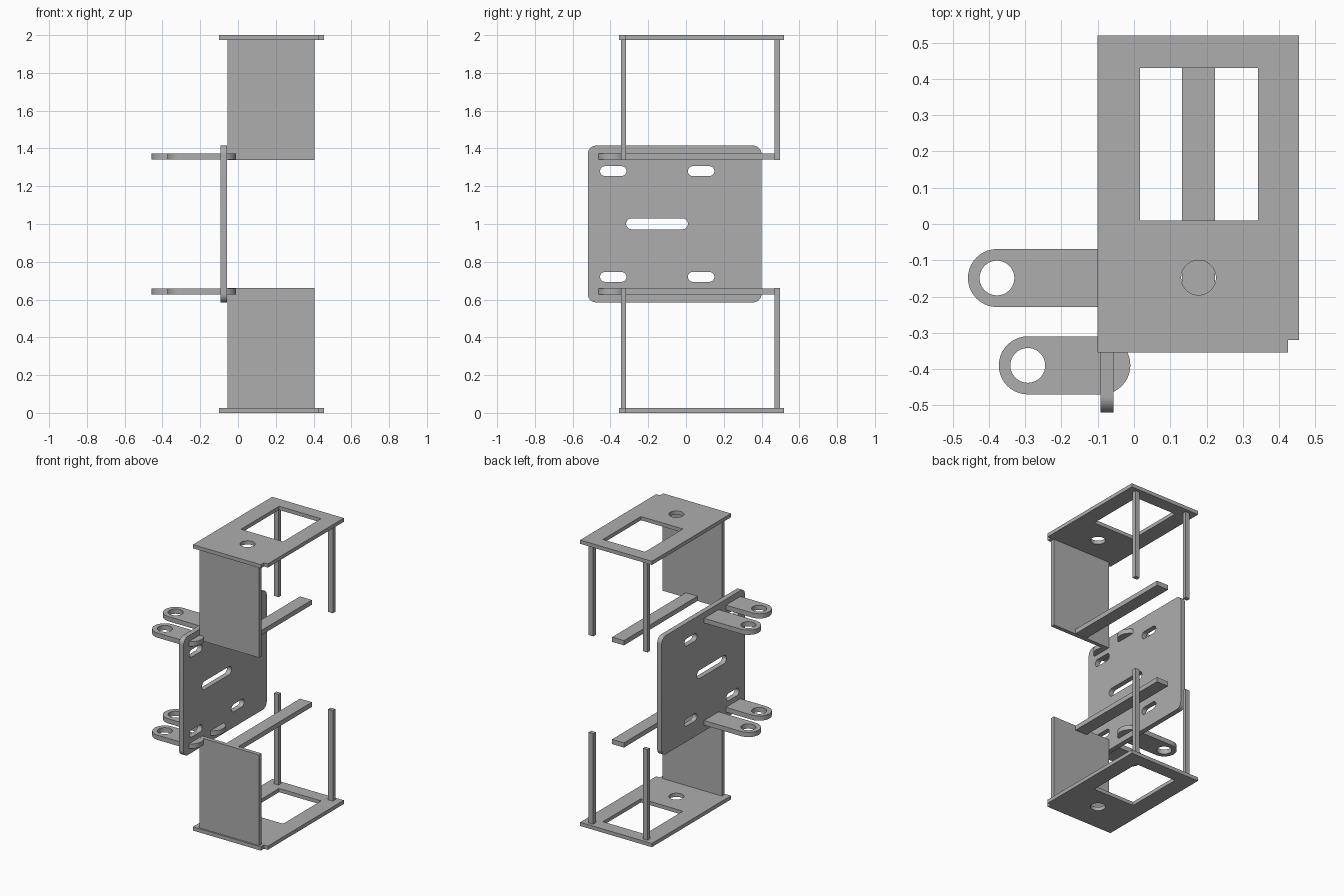
import bpy
import bmesh
import math
from mathutils import Matrix

if "Cube" in bpy.data.objects:
    bpy.data.objects.remove(bpy.data.objects["Cube"], do_unlink=True)

metal = bpy.data.materials.new("plain_grey")
metal.use_nodes = True
GREY = (0.42, 0.42, 0.42, 1)
metal.diffuse_color = GREY
metal.node_tree.nodes["Principled BSDF"].inputs["Base Color"].default_value = GREY


def link(name, mesh):
    mesh.materials.clear()
    mesh.materials.append(metal)
    obj = bpy.data.objects.new(name, mesh)
    bpy.context.collection.objects.link(obj)
    return obj


def rounded(u0, u1, v0, v1, r, steps=10):
    """Rectangle outline with rounded corners; a full radius gives a slot or circle."""
    corners = [(u1 - r, v1 - r), (u0 + r, v1 - r), (u0 + r, v0 + r), (u1 - r, v0 + r)]
    pts = []
    for q, (cu, cv) in enumerate(corners):
        for i in range(steps + 1):
            a = (q + i / steps) * math.pi / 2
            p = (cu + r * math.cos(a), cv + r * math.sin(a))
            if not pts or math.dist(p, pts[-1]) > 1e-5:
                pts.append(p)
    if math.dist(pts[0], pts[-1]) < 1e-5:
        pts.pop()
    return pts


def circle(u, v, r):
    return rounded(u - r, u + r, v - r, v + r, r)


def rect(u0, u1, v0, v1):
    return [(u0, v0), (u1, v0), (u1, v1), (u0, v1)]


def sheet(name, outlines, low, high, side=False):
    """Extrude an outline with holes along z, or along x when side is set."""
    curve = bpy.data.curves.new(name, "CURVE")
    curve.dimensions = "2D"
    curve.fill_mode = "BOTH"
    curve.extrude = (high - low) / 2
    for pts in outlines:
        spline = curve.splines.new("POLY")
        spline.points.add(len(pts) - 1)
        for point, (u, v) in zip(spline.points, pts):
            point.co = (u, v, 0, 1)
        spline.use_cyclic_u = True
    temp = bpy.data.objects.new(name, curve)
    bpy.context.collection.objects.link(temp)
    graph = bpy.context.evaluated_depsgraph_get()
    mesh = bpy.data.meshes.new_from_object(temp.evaluated_get(graph))
    bpy.data.objects.remove(temp, do_unlink=True)
    mesh.transform(Matrix.Translation((0, 0, (low + high) / 2)))
    if side:
        mesh.transform(Matrix(((0, 0, 1, 0), (1, 0, 0, 0), (0, 1, 0, 0), (0, 0, 0, 1))))
    bm = bmesh.new()
    bm.from_mesh(mesh)
    bmesh.ops.remove_doubles(bm, verts=bm.verts, dist=1e-5)
    bmesh.ops.recalc_face_normals(bm, faces=bm.faces)
    # Smooth the round walls, keep rims and square corners sharp
    for face in bm.faces:
        face.smooth = True
    for edge in bm.edges:
        edge.smooth = len(edge.link_faces) == 2 and edge.calc_face_angle() < 0.6
    bm.to_mesh(mesh)
    bm.free()
    return link(name, mesh)


# Upright mounting plate with slots
slots = [rounded(y, y + 0.14, z - 0.026, z + 0.026, 0.026)
         for y in (-0.455, 0.01) for z in (0.72, 1.28)]
slots.append(rounded(-0.317, 0.01, 0.972, 1.03, 0.029))
sheet("mounting_plate", [rounded(-0.52, 0.4, 0.585, 1.415, 0.045)] + slots,
      -0.092, -0.057, side=True)

# Upper and lower frames, mirrored about mid height
for level in ("upper", "lower"):
    def span(z0, z1):
        return (z0, z1) if level == "upper" else (2 - z1, 2 - z0)

    outline = [(-0.1, -0.355), (0.425, -0.355), (0.425, -0.32),
               (0.455, -0.32), (0.455, 0.52), (-0.1, 0.52)]
    window = rect(0.017, 0.342, 0.01, 0.43)
    sheet(level + "_end_plate", [outline, window, circle(0.178, -0.148, 0.048)],
          *span(1.974, 2))
    sheet(level + "_front_wall", [rect(-0.055, 0.405, -0.345, -0.317)], *span(1.34, 1.974))
    sheet(level + "_rail", [rect(0.132, 0.224, -0.317, 0.497)], *span(1.341, 1.374))

    for name, x in (("right", -0.05), ("left", 0.37)):
        sheet(f"{level}_{name}_back_post", [rect(x, x + 0.035, 0.469, 0.497)],
              *span(1.34, 1.974))

    # Round-ended lugs passing through the mounting plate
    for name, x, y in (("back", -0.458, -0.149), ("front", -0.373, -0.39)):
        sheet(f"{level}_{name}_lug",
              [rounded(x, -0.01, y - 0.08, y + 0.08, 0.08), circle(x + 0.08, y, 0.048)],
              *span(1.341, 1.374))
